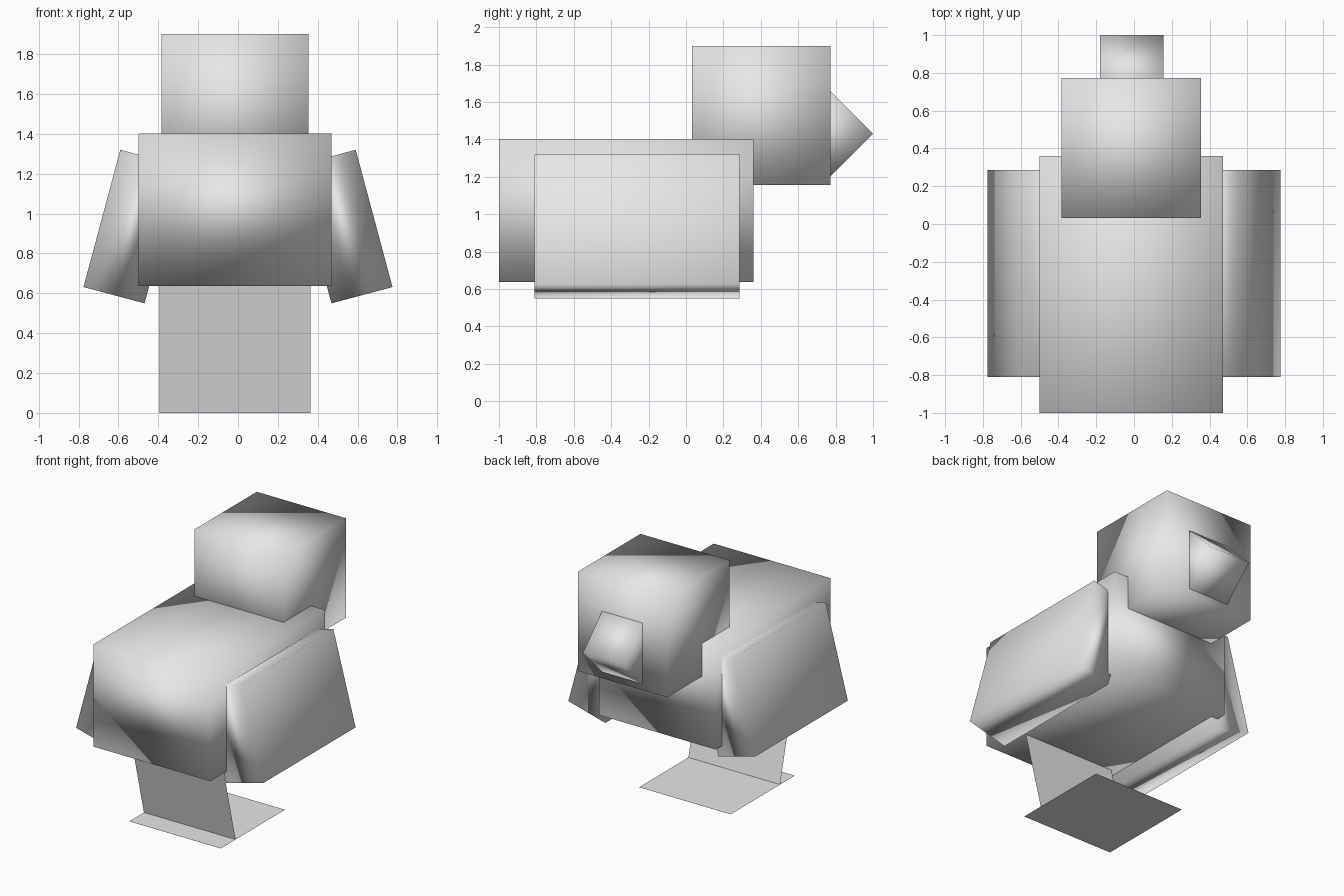
import bpy
import math

if "Cube" in bpy.data.objects:
    bpy.data.objects.remove(bpy.data.objects["Cube"])

grey = bpy.data.materials.new("plain grey")
grey.diffuse_color = (0.8, 0.8, 0.8, 1.0)
grey.use_nodes = True
grey.node_tree.nodes["Principled BSDF"].inputs["Base Color"].default_value = grey.diffuse_color


def finish(name, smooth):
    obj = bpy.context.object
    obj.name = name
    obj.data.materials.append(grey)
    if smooth:
        bpy.ops.object.shade_smooth()
    return obj


def box(name, center, size, rotation=(0, 0, 0)):
    """Soft-shaded box given by centre, full size and rotation in degrees."""
    bpy.ops.mesh.primitive_cube_add(size=1, location=center,
                                    rotation=[math.radians(a) for a in rotation])
    bpy.context.object.scale = size
    return finish(name, True)


def sheet(name, center, size, tilt=0):
    """Flat single-sided panel, tilted about the x axis in degrees."""
    bpy.ops.mesh.primitive_plane_add(size=1, location=center,
                                     rotation=(math.radians(tilt), 0, 0))
    bpy.context.object.scale = (size[0], size[1], 1)
    return finish(name, False)


# Body and head
box("body", (-0.015, -0.32, 1.02), (0.97, 1.36, 0.765))
box("head", (-0.015, 0.402, 1.528), (0.74, 0.74, 0.745))

# Beak: a cube turned on edge, half sunk into the head
box("beak", (-0.012, 0.763, 1.43), (0.335, 0.335, 0.335), (45, 0, 0))

# Wings, splayed outward at the bottom
for side, label in ((-1, "left"), (1, "right")):
    box(label + "_wing", (side * 0.53, -0.262, 0.935),
        (0.317, 1.095, 0.713), (0, -15 * side, 0))

# Leg panel leans forward as it rises, ending inside the body
LEAN, LENGTH = math.radians(14), 0.76
sheet("leg", (-0.015, -0.55 - math.sin(LEAN) * LENGTH / 2, math.cos(LEAN) * LENGTH / 2),
      (0.76, LENGTH), 90 + 14)

# Foot panel on the ground
sheet("foot", (-0.015, -0.345, 0.0), (0.76, 0.76))
